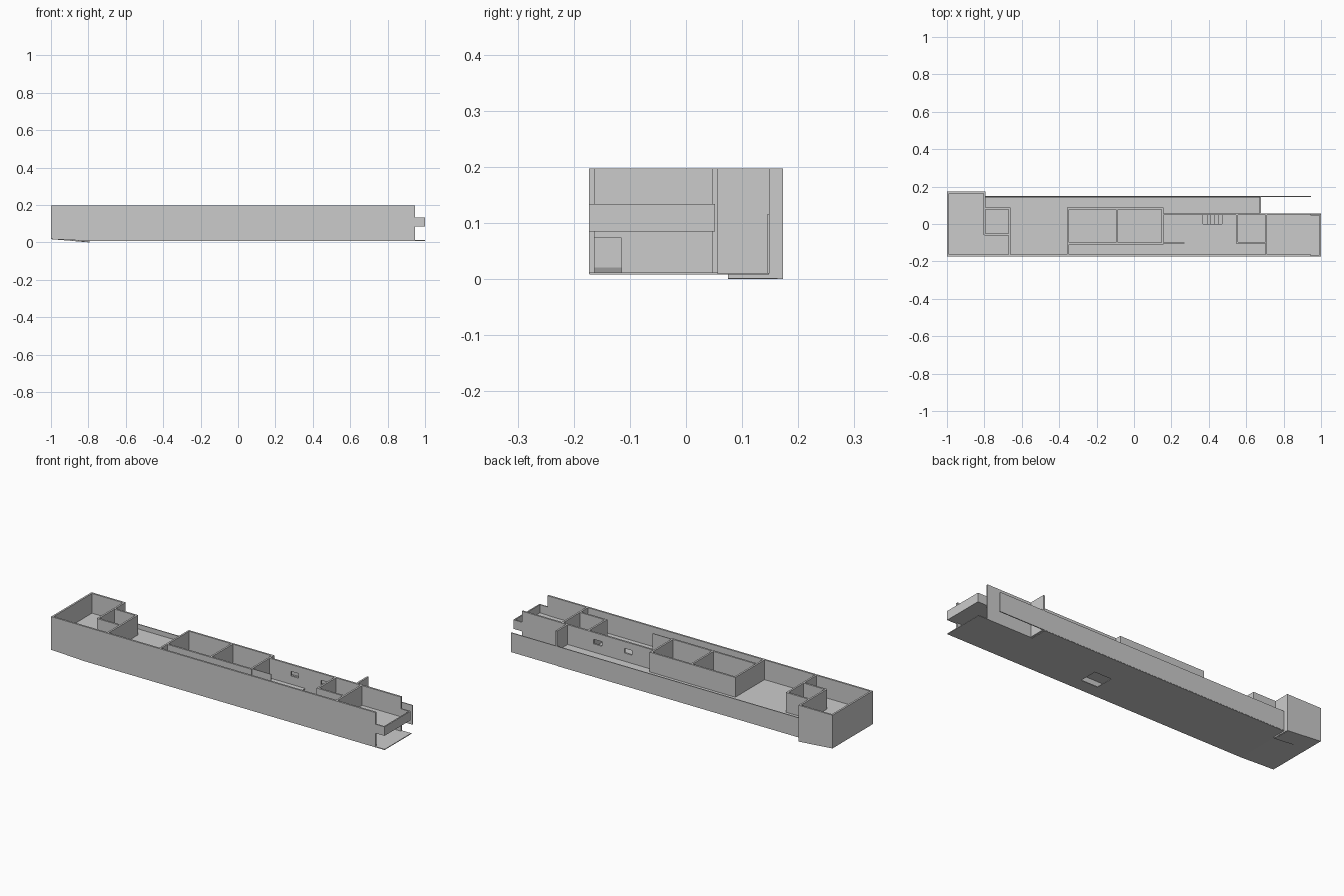
import bpy, bmesh

if "Cube" in bpy.data.objects:
    bpy.data.objects.remove(bpy.data.objects["Cube"])

TOP, BASE, MID = 0.197, 0.01, 0.09   # roofless wall top, ground floor, upper floor
T = 0.01                             # wall thickness


def add_object(name, bm):
    bmesh.ops.recalc_face_normals(bm, faces=bm.faces[:])
    me = bpy.data.meshes.new(name)
    bm.to_mesh(me)
    bm.free()
    ob = bpy.data.objects.new(name, me)
    bpy.context.collection.objects.link(ob)
    return ob


def boxes(name, items):
    """Each item: x0, x1, y0, y1, z0, z1."""
    bm = bmesh.new()
    for x0, x1, y0, y1, z0, z1 in items:
        vs = bmesh.ops.create_cube(bm, size=1)["verts"]
        for v in vs:
            v.co = ((x0 + x1) / 2 + v.co.x * (x1 - x0),
                    (y0 + y1) / 2 + v.co.y * (y1 - y0),
                    (z0 + z1) / 2 + v.co.z * (z1 - z0))
    return add_object(name, bm)


def prism(name, profile, y0, y1):
    """Extrude an x-z profile along y."""
    bm = bmesh.new()
    f = bm.faces.new([bm.verts.new((x, y0, z)) for x, z in profile])
    ext = bmesh.ops.extrude_face_region(bm, geom=[f])["geom"]
    bmesh.ops.translate(bm, vec=(0, y1 - y0, 0),
                        verts=[g for g in ext if isinstance(g, bmesh.types.BMVert)])
    return add_object(name, bm)


def wall_x(name, x0, x1, y, z0=MID, z1=TOP, holes=()):
    """Wall along x with y as its outer edge; holes are (x0, x1, z0, z1), sorted."""
    parts, cur = [], x0
    for a, b, c, d in holes:
        parts += [(cur, a, y - T, y, z0, z1), (a, b, y - T, y, d, z1)]
        if c > z0:
            parts.append((a, b, y - T, y, z0, c))
        cur = b
    parts.append((cur, x1, y - T, y, z0, z1))
    return boxes(name, parts)


def wall_y(name, x, y0, y1, z0=MID, z1=TOP):
    return boxes(name, [(x - T / 2, x + T / 2, y0, y1, z0, z1)])


def slab(name, x0, x1, y0, y1, z0, z1, hole):
    a, b, c, d = hole
    return boxes(name, [(x0, a, y0, y1, z0, z1), (b, x1, y0, y1, z0, z1),
                        (a, b, y0, c, z0, z1), (a, b, d, y1, z0, z1)])


# Ground floor plate with opening, and the narrower east end
slab("ground_floor", -0.8, 0.67, -0.172, 0.148, 0.008, 0.012, (0.14, 0.24, -0.10, 0.0))
boxes("ground_floor_end", [(0.67, 1.0, -0.172, 0.057, 0.008, 0.012)])

# Upper floor with stairwell, and its east end
slab("upper_floor", -0.8, 0.67, -0.167, 0.143, 0.085, MID, (0.37, 0.49, 0.0, 0.047))
boxes("upper_floor_end", [(0.67, 0.945, -0.167, 0.057, 0.085, MID)])

# Long outer walls
prism("front_wall", [(-1, 0.017), (-0.8, BASE), (0.945, BASE), (0.945, TOP), (-1, TOP)],
      -0.173, -0.163)
boxes("terrace_back_wall", [(-0.8, 0.945, 0.144, 0.149, BASE, 0.115)])

# West block: walls with a sloping base
prism("block_back_wall", [(-1, 0.017), (-0.795, 0), (-0.795, TOP), (-1, TOP)], 0.163, 0.173)
boxes("block_west_wall", [(-1, -0.99, -0.173, 0.173, 0.017, TOP)])
wall_y("block_east_wall", -0.8, -0.06, 0.173)
boxes("block_east_lower_wall", [(-0.805, -0.795, 0.075, 0.173, 0.001, MID)])
boxes("block_upper_floor", [(-0.99, -0.8, -0.167, 0.163, 0.085, MID)])
prism("block_base", [(-1, 0.017), (-0.8, 0.008), (-0.8, 0.012), (-1, 0.021)], -0.172, 0.075)
prism("block_sloping_base", [(-1, 0.017), (-0.8, 0), (-0.8, 0.004), (-1, 0.021)], 0.075, 0.173)

# Small room beside the block
wall_x("small_room_back_wall", -0.8, -0.66, 0.087)
wall_x("small_room_front_wall", -0.8, -0.665, -0.052)

# Cross partitions
for i, (x, y0, y1) in enumerate([(-0.665, -0.165, 0.087), (-0.352, -0.165, 0.087),
                                 (-0.09, -0.1, 0.08), (0.152, -0.1, 0.087),
                                 (0.55, -0.1, 0.05), (0.707, -0.165, 0.05)]):
    wall_y(f"partition_{i + 1}", x, y0, y1)

# Long partitions
wall_x("middle_rooms_back_wall", -0.352, 0.157, 0.087)
wall_x("middle_rooms_front_wall", -0.352, 0.157, -0.1)
boxes("corridor_wall_stub", [(0.157, 0.27, -0.103, -0.099, MID, TOP)])
wall_x("end_room_front_wall", 0.545, 0.707, -0.095)

# Back wall of the east part, with two windows
wall_x("east_back_wall", 0.152, 0.945, 0.057, BASE, TOP,
       [(0.285, 0.33, 0.135, 0.16), (0.465, 0.515, 0.135, 0.16)])
wall_y("terrace_end_wall", 0.675, 0.05, 0.149, BASE)

# Ground level partition with a doorway
boxes("lower_partition", [(0.702, 0.712, -0.115, 0.05, BASE, 0.087),
                          (0.702, 0.712, -0.165, -0.115, 0.073, 0.087)])

# Stairs
n = 6
boxes("stairs", [(0.37 + 0.02 * i, 0.39 + 0.02 * i, 0.0, 0.047,
                  0.012 + 0.012 * i, 0.012 + 0.012 * (i + 1)) for i in range(n)])

# Balcony at the east end
boxes("balcony", [(0.945, 1.0, -0.173, 0.052, 0.085, 0.09),
                  (0.993, 1.0, -0.173, 0.052, 0.09, 0.134),
                  (0.945, 0.993, -0.173, -0.166, 0.09, 0.134),
                  (0.945, 0.993, 0.045, 0.052, 0.09, 0.134)])
